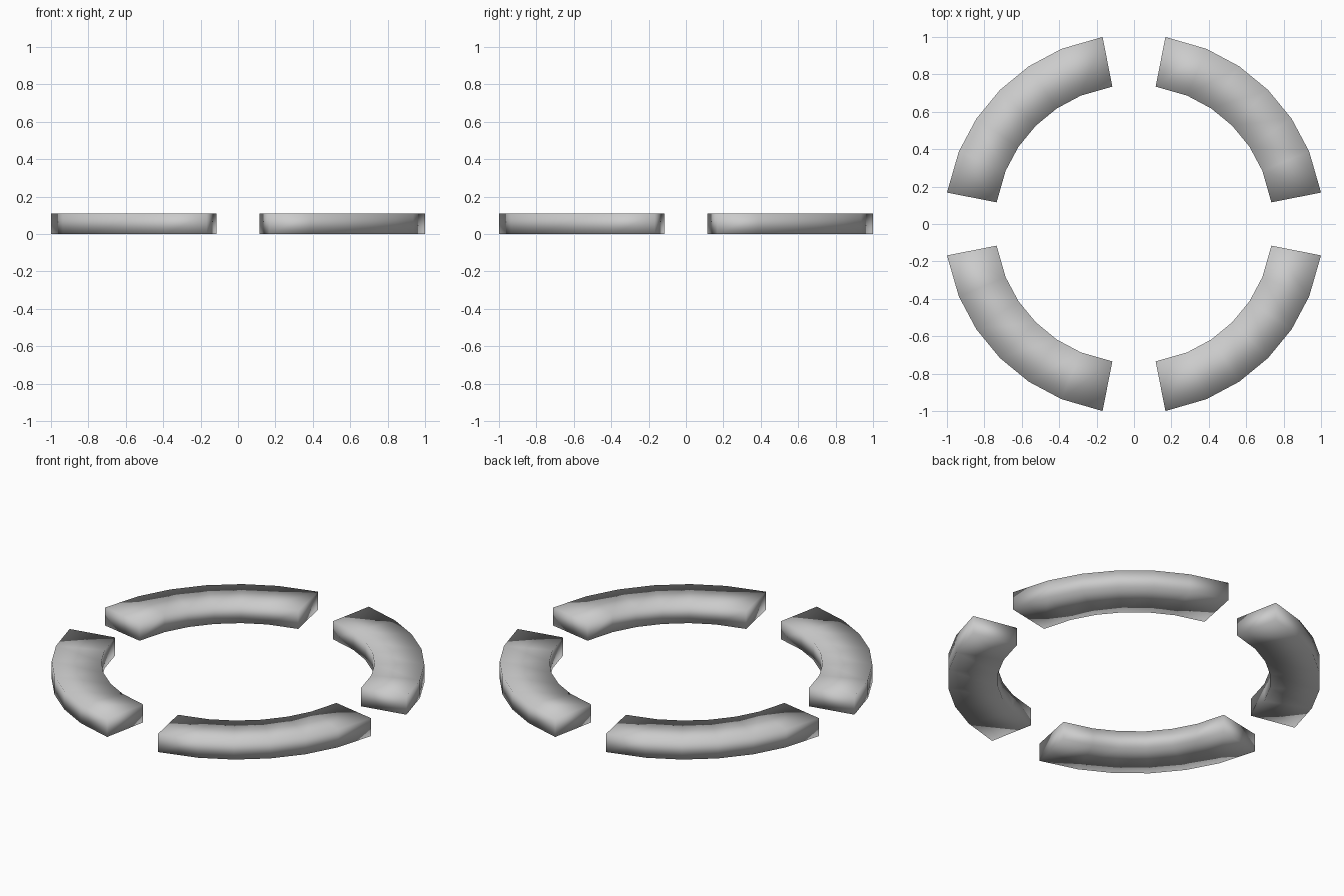
import bpy, bmesh
from math import radians, cos, sin, pi

if "Cube" in bpy.data.objects:
    bpy.data.objects.remove(bpy.data.objects["Cube"])

R_OUT, R_IN, HEIGHT = 1.0135, 0.743, 0.108
STEP = radians(11.25)
OVERHANG = 0.03   # tangential extension of each end


def arc_points(radius):
    """Seven points of a quarter arc, with both ends pushed out tangentially."""
    pts = []
    for i in range(1, 8):
        a = i * STEP
        push = {1: -OVERHANG, 7: OVERHANG}.get(i, 0.0)
        pts.append((radius * cos(a) - push * sin(a),
                    radius * sin(a) + push * cos(a)))
    return pts


def ring_segment(name, turn):
    """Curved bar with a rectangular section, rotated into its quadrant."""
    bm = bmesh.new()
    sections = []
    for (ox, oy), (ix, iy) in zip(arc_points(R_OUT), arc_points(R_IN)):
        section = [(ox, oy, 0), (ox, oy, HEIGHT), (ix, iy, HEIGHT), (ix, iy, 0)]
        sections.append([bm.verts.new((x * cos(turn) - y * sin(turn),
                                       x * sin(turn) + y * cos(turn), z))
                         for x, y, z in section])
    for a, b in zip(sections, sections[1:]):
        for k in range(4):
            n = (k + 1) % 4
            bm.faces.new((a[k], b[k], b[n], a[n]))
    # end caps
    bm.faces.new(sections[0])
    bm.faces.new(sections[-1])
    bmesh.ops.recalc_face_normals(bm, faces=bm.faces)
    for f in bm.faces:
        f.smooth = True
    mesh = bpy.data.meshes.new(name)
    bm.to_mesh(mesh)
    bm.free()
    bpy.context.collection.objects.link(bpy.data.objects.new(name, mesh))


# four equal segments around the ring
for i, place in enumerate(("back_right", "back_left", "front_left", "front_right")):
    ring_segment("ring_segment_" + place, i * pi / 2)
